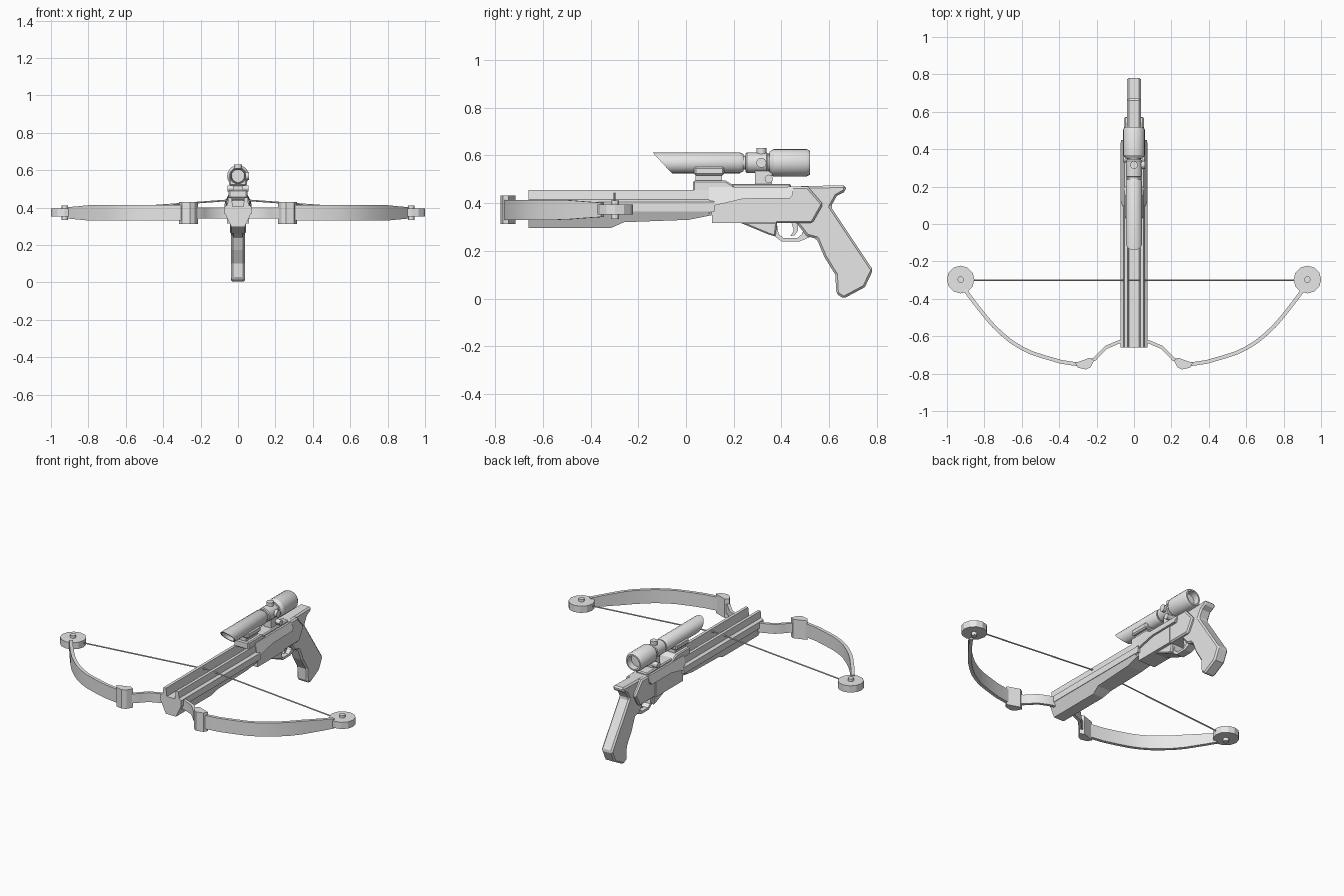
import bpy, bmesh, math
from mathutils import Vector, Matrix

if "Cube" in bpy.data.objects:
    bpy.data.objects.remove(bpy.data.objects["Cube"])

grey = bpy.data.materials.new("plain grey")
grey.diffuse_color = (0.8, 0.8, 0.8, 1)
grey.use_nodes = True
grey.node_tree.nodes["Principled BSDF"].inputs["Base Color"].default_value = grey.diffuse_color


def finish(name, bm, smooth=False, bevel=0):
    bmesh.ops.recalc_face_normals(bm, faces=bm.faces)
    me = bpy.data.meshes.new(name)
    bm.to_mesh(me)
    bm.free()
    me.materials.append(grey)
    ob = bpy.data.objects.new(name, me)
    bpy.context.collection.objects.link(ob)
    if bevel:
        m = ob.modifiers.new("bevel", "BEVEL")
        m.width, m.segments, m.limit_method = bevel, 1, "ANGLE"
        m.angle_limit = math.radians(50)
    if smooth:
        bpy.ops.object.select_all(action="DESELECT")
        ob.select_set(True)
        bpy.context.view_layer.objects.active = ob
        bpy.ops.object.shade_smooth_by_angle(angle=math.radians(30))
    return ob


def prism(name, a, b, **kw):
    """Solid between two matching outlines."""
    bm = bmesh.new()
    va, vb = [bm.verts.new(p) for p in a], [bm.verts.new(p) for p in b]
    n = len(va)
    bm.faces.new(va)
    bm.faces.new(vb)
    for i in range(n):
        bm.faces.new((va[i], va[(i + 1) % n], vb[(i + 1) % n], vb[i]))
    return finish(name, bm, **kw)


def side_part(name, yz, half, **kw):
    """Side profile given a width; half may depend on height."""
    h = half if callable(half) else (lambda z: half)
    return prism(name, [(-h(z), y, z) for y, z in yz],
                 [(h(z), y, z) for y, z in yz], **kw)


def box(name, y0, y1, z0, z1, half, **kw):
    return side_part(name, [(y0, z0), (y1, z0), (y1, z1), (y0, z1)], half, **kw)


def cylinder(name, centre, r, length, sides, axis="Z", smooth=True):
    bm = bmesh.new()
    rot = {"Z": Matrix(), "X": Matrix.Rotation(math.pi / 2, 4, "Y")}[axis]
    bmesh.ops.create_cone(bm, cap_ends=True, segments=sides, radius1=r, radius2=r,
                          depth=length, matrix=Matrix.Translation(centre) @ rot)
    return finish(name, bm, smooth=smooth)


def lathe(name, prof, zc, sides=20, slant=None):
    """Turn (y, radius) about a lengthwise axis; slant shears the front rings."""
    bm = bmesh.new()
    rings = []
    for i, (y, r) in enumerate(prof):
        ring = []
        for k in range(sides):
            a = 2 * math.pi * k / sides
            dy = -slant[1] * math.sin(a) * r if slant and i in slant[0] else 0
            ring.append(bm.verts.new((r * math.cos(a), y + dy, zc + r * math.sin(a))))
        rings.append(ring)
    for p, q in zip(rings, rings[1:]):
        for k in range(sides):
            j = (k + 1) % sides
            bm.faces.new((p[k], p[j], q[j], q[k]))
    bm.faces.new(rings[0])
    bm.faces.new(rings[-1])
    return finish(name, bm, smooth=True)


def ribbon(name, path, thick, sx):
    """Upright strap along (x, y, low z, high z)."""
    bm = bmesh.new()
    rows = []
    for i, (x, y, lo, hi) in enumerate(path):
        p, q = path[max(i - 1, 0)], path[min(i + 1, len(path) - 1)]
        t = Vector((q[0] - p[0], q[1] - p[1])).normalized() * thick / 2
        rows.append([bm.verts.new((sx * (x - s * t.y), y + s * t.x, z))
                     for s, z in ((1, lo), (1, hi), (-1, hi), (-1, lo))])
    for a, b in zip(rows, rows[1:]):
        for k in range(4):
            j = (k + 1) % 4
            bm.faces.new((a[k], a[j], b[j], b[k]))
    bm.faces.new(rows[0])
    bm.faces.new(rows[-1])
    return finish(name, bm, smooth=True)


# Grooved bolt rail
half = [(0.028, 0.405), (0.034, 0.455), (0.052, 0.455), (0.056, 0.415),
        (0.071, 0.405), (0.071, 0.365)]
outline = half + [(-x, z) for x, z in reversed(half)]
prism("bolt_rail", [(x, -0.66, z) for x, z in outline], [(x, 0.12, z) for x, z in outline])

# Tapered fore end below the rail
side_part("fore_end", [(-0.66, 0.367), (-0.66, 0.296), (-0.314, 0.296), (-0.26, 0.32),
                       (0.01, 0.33), (0.11, 0.35), (0.11, 0.367)],
          lambda z: 0.035 + 0.034 * min(1, (z - 0.296) / 0.071))

# Receiver: lower block, chamfered upper shell, rear frame
box("receiver_block", 0.11, 0.38, 0.316, 0.42, 0.058)
side_part("receiver_shell", [(0.096, 0.355), (0.12, 0.39), (0.24, 0.418), (0.435, 0.42),
                             (0.448, 0.435), (0.448, 0.468), (0.096, 0.468)],
          lambda z: 0.071 if z < 0.43 else 0.071 - (z - 0.43) * 0.5)
side_part("rear_frame", [(0.12, 0.316), (0.12, 0.45), (0.45, 0.47), (0.51, 0.47),
                         (0.575, 0.395), (0.53, 0.316)], 0.054, bevel=0.008)
box("top_rail", 0.15, 0.44, 0.46, 0.481, 0.04, bevel=0.006)

# Grip with hooked tail
side_part("grip", [(0.45, 0.47), (0.67, 0.475), (0.67, 0.45), (0.632, 0.43), (0.607, 0.385),
                   (0.784, 0.12), (0.75, 0.048), (0.661, 0.0), (0.63, 0.02), (0.626, 0.10),
                   (0.58, 0.174), (0.548, 0.25), (0.506, 0.262), (0.46, 0.32)],
          0.037, bevel=0.009)

# Trigger group
side_part("trigger_housing", [(0.222, 0.32), (0.347, 0.268), (0.375, 0.26), (0.382, 0.32)],
          0.042, bevel=0.006)
side_part("trigger_guard", [(0.35, 0.32), (0.37, 0.262), (0.402, 0.239), (0.475, 0.239),
                            (0.525, 0.26), (0.55, 0.32), (0.505, 0.32), (0.485, 0.268),
                            (0.465, 0.253), (0.41, 0.253), (0.388, 0.27), (0.38, 0.32)], 0.025)
side_part("trigger", [(0.44, 0.325), (0.47, 0.325), (0.47, 0.285), (0.455, 0.265),
                      (0.438, 0.262), (0.452, 0.285)], 0.01)

# Sight mount
side_part("mount_base", [(0.03, 0.45), (0.20, 0.45), (0.20, 0.475), (0.165, 0.495),
                         (0.03, 0.495)], 0.05, bevel=0.006)
box("mount_riser", 0.04, 0.15, 0.49, 0.52, 0.028)
box("mount_clamp", 0.033, 0.16, 0.516, 0.553, 0.047, bevel=0.008)
box("rear_mount", 0.29, 0.36, 0.475, 0.535, 0.025)
cylinder("mount_screw", (0, 0.347, 0.502), 0.017, 0.11, 12, "X")

# Telescopic sight: slanted hood, turret body, eyepiece
ZC = 0.569
lathe("sight_tube", [(0.03, 0.034), (-0.10, 0.036), (-0.10, 0.044), (0.225, 0.044), (0.24, 0.036),
                     (0.24, 0.029), (0.26, 0.029)], ZC, slant=((1, 2), 0.92))
lathe("sight_body", [(0.25, 0.038), (0.255, 0.043), (0.338, 0.043), (0.344, 0.038),
                     (0.355, 0.038)], ZC)
lathe("eyepiece", [(0.35, 0.046), (0.368, 0.058), (0.505, 0.058), (0.519, 0.05),
                   (0.519, 0.041), (0.48, 0.04)], ZC)
cylinder("top_turret", (0, 0.316, 0.614), 0.021, 0.034, 14)
cylinder("side_turret", (0.045, 0.316, ZC), 0.021, 0.025, 14, "X")

# Bow limbs, pockets, wheels and string, mirrored
pocket = [(0.315, -0.743), (0.235, -0.715), (0.213, -0.73), (0.232, -0.765),
          (0.257, -0.778), (0.30, -0.768)]
arc = [(0.29, -0.752), (0.39, -0.737), (0.48, -0.711), (0.545, -0.69), (0.60, -0.664),
       (0.655, -0.63), (0.70, -0.593), (0.75, -0.546), (0.79, -0.50), (0.83, -0.45),
       (0.865, -0.405), (0.905, -0.35)]
for sx, side in ((-1, "left"), (1, "right")):
    ribbon(side + "_riser", [(x, y, 0.342, 0.40) for x, y in
           ((0.03, -0.625), (0.08, -0.63), (0.15, -0.66), (0.185, -0.695), (0.21, -0.722),
            (0.25, -0.74))], 0.018, sx)
    prism(side + "_limb_pocket", [(sx * x, y, 0.313) for x, y in pocket],
          [(sx * x, y, 0.431) for x, y in pocket])
    ribbon(side + "_limb", [(x, y, 0.33 + 0.012 * max(0, (x - 0.78) / 0.125),
                             0.414 - 0.012 * max(0, (x - 0.78) / 0.125)) for x, y in arc],
           0.02, sx)
    cylinder(side + "_wheel", (sx * 0.927, -0.297, 0.374), 0.074, 0.042, 12, smooth=False)
    cylinder(side + "_axle", (sx * 0.927, -0.297, 0.372), 0.017, 0.078, 12)
    tip, mid = Vector((sx * 0.927, -0.30, 0.375)), Vector((0, -0.30, 0.443))
    bm = bmesh.new()
    d = mid - tip
    bmesh.ops.create_cone(bm, cap_ends=True, segments=6, radius1=0.0045, radius2=0.0045,
                          depth=d.length, matrix=Matrix.Translation((tip + mid) / 2)
                          @ d.to_track_quat("Z", "Y").to_matrix().to_4x4())
    finish(side + "_string", bm, smooth=True)
